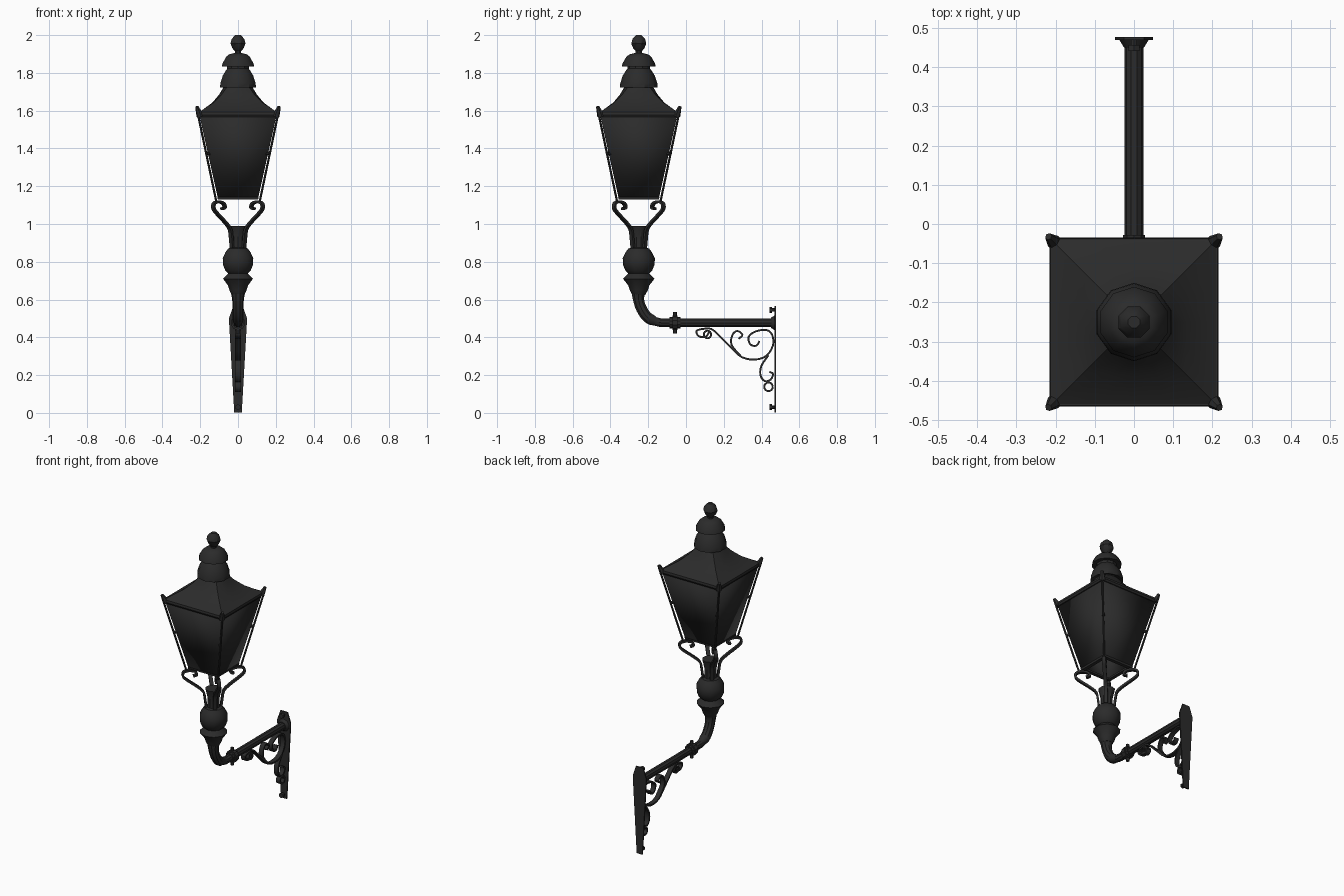
import bpy, bmesh, math
from mathutils import Vector

if "Cube" in bpy.data.objects:
    bpy.data.objects.remove(bpy.data.objects["Cube"])

CY = -0.25          # lantern axis
iron = bpy.data.materials.new("black_iron")
iron.diffuse_color = (0.024, 0.024, 0.024, 1)
iron.use_nodes = True
iron.node_tree.nodes["Principled BSDF"].inputs["Base Color"].default_value = iron.diffuse_color


def loft(name, rings, caps=True, angle=35):
    """Skin a list of equal-length closed rings of points."""
    bm = bmesh.new()
    rows = [[bm.verts.new(p) for p in r] for r in rings]
    n = len(rows[0])
    for a, b in zip(rows, rows[1:]):
        for i in range(n):
            j = (i + 1) % n
            bm.faces.new((a[i], a[j], b[j], b[i]))
    if caps:
        bm.faces.new(rows[0])
        bm.faces.new(rows[-1])
    bmesh.ops.recalc_face_normals(bm, faces=bm.faces)
    me = bpy.data.meshes.new(name)
    bm.to_mesh(me)
    bm.free()
    me.materials.append(iron)
    ob = bpy.data.objects.new(name, me)
    bpy.context.collection.objects.link(ob)
    bpy.ops.object.select_all(action='DESELECT')
    ob.select_set(True)
    bpy.context.view_layer.objects.active = ob
    bpy.ops.object.shade_smooth_by_angle(angle=math.radians(angle))
    return ob


def circle(n, r=1.0):
    return [(r * math.cos(2 * math.pi * (i + .5) / n), r * math.sin(2 * math.pi * (i + .5) / n)) for i in range(n)]


def lathe(name, profile, n=10):
    return loft(name, [[(x, CY + y, z) for x, y in circle(n, r)] for r, z in profile])


def square(h, z):
    return [(x * h, CY + y * h, z) for x, y in ((-1, -1), (1, -1), (1, 1), (-1, 1))]


def rod(name, a, b, r1, r2, n=6):
    """Straight tapered bar between two points."""
    a, b = Vector(a), Vector(b)
    q = (b - a).to_track_quat('Z', 'Y')
    return loft(name, [[p + q @ Vector((x, y, 0)) for x, y in circle(n, r)] for p, r in ((a, r1), (b, r2))])


def smooth_path(pts, steps=3):
    """Catmull-Rom subdivision of a 2D path."""
    p = [Vector(q) for q in pts]
    p = [p[0] * 2 - p[1]] + p + [p[-1] * 2 - p[-2]]
    out = []
    for i in range(1, len(p) - 2):
        a, b, c, d = p[i - 1:i + 3]
        for k in range(steps):
            t = k / steps
            out.append(.5 * (2 * b + (c - a) * t + (2 * a - 5 * b + 4 * c - d) * t * t
                             + (3 * b - a - 3 * c + d) * t ** 3))
    return out + [p[-2]]


def sweep(name, path, section, place, radii=None):
    """Sweep a section along a planar path; place(u, v, b) maps to 3D."""
    rings = []
    for i, p in enumerate(path):
        t = (path[min(i + 1, len(path) - 1)] - path[max(i - 1, 0)]).normalized()
        nrm = Vector((-t.y, t.x))
        s = radii[i] if radii else 1
        rings.append([place(p.x + nrm.x * a * s, p.y + nrm.y * a * s, b * s) for a, b in section])
    return loft(name, rings)


def flat(t, w):
    return [(-t / 2, -w / 2), (t / 2, -w / 2), (t / 2, w / 2), (-t / 2, w / 2)]


def side(u, v, b):
    return (b, u, v)


# finial and stacked vent caps
lathe("finial", [(.018, 1.885), (.018, 1.915), (.032, 1.93), (.043, 1.955), (.036, 1.98), (.016, 2.0)], 8)
lathe("upper_cap", [(.06, 1.815), (.06, 1.838), (.09, 1.834), (.086, 1.85), (.066, 1.885), (.05, 1.898), (.02, 1.905)])
lathe("lower_cap", [(.07, 1.7), (.07, 1.735), (.1, 1.723), (.098, 1.745), (.085, 1.785), (.066, 1.815), (.055, 1.828)])

# concave roof, square at the eaves and round at the top
rings = []
for h, z, k in ((.213, 1.59, 0), (.19, 1.603, 0), (.135, 1.643, .15), (.1, 1.685, .45), (.076, 1.725, .8)):
    ring = []
    for i in range(16):
        a = math.pi * i / 8
        c, s = math.cos(a), math.sin(a)
        r = h * ((1 - k) / max(abs(c), abs(s)) + k)
        ring.append((r * c, CY + r * s, z))
    rings.append(ring)
loft("roof", rings, caps=False, angle=30)
loft("eaves_rim", [square(h, z) for h, z in ((.195, 1.567), (.209, 1.567), (.215, 1.578), (.213, 1.592), (.195, 1.592), (.195, 1.567))], caps=False)

# tapered body panels and bottom frame
body = loft("lantern_panels", [square(.105, 1.13), square(.203, 1.57)], caps=False)
body.modifiers.new("thickness", 'SOLIDIFY').thickness = .005
loft("bottom_frame", [square(h, z) for h, z in ((.085, 1.13), (.107, 1.13), (.109, 1.142), (.085, 1.142), (.085, 1.13))], caps=False)

# corner bars, mid knobs, corner horns and cradle scrolls
scroll = smooth_path([(.045, .875), (.052, .93), (.062, .975), (.1, 1.012), (.15, 1.05), (.182, 1.08),
                      (.18, 1.108), (.15, 1.118), (.112, 1.11), (.1, 1.088), (.122, 1.08)])
for k in range(4):
    a = math.pi / 4 + k * math.pi / 2
    c, s = math.cos(a), math.sin(a)

    def diag(u, v, b, c=c, s=s):
        return (u * c - b * s, CY + u * s + b * c, v)

    q = math.sqrt(2)
    rod("corner_bar", diag(.114 * q, 1.115, 0), diag(.212 * q, 1.58, 0), .006, .006)
    rod("corner_knob", diag(.15 * q, 1.37, 0), diag(.169 * q, 1.376, 0), .009, .009)
    rod("corner_horn", diag(.2 * q, 1.572, 0), diag(.218 * q, 1.622, 0), .021, .009)
    sweep("cradle_scroll", scroll, flat(.013, .022), diag)

# post with baluster
lathe("post_neck", [(.038, .85), (.036, .93), (.046, .975), (.05, .99)])
lathe("baluster", [(.035, .625), (.048, .65), (.056, .675), (.083, .71), (.055, .738), (.07, .752), (.084, .785),
                   (.085, .82), (.07, .85), (.055, .87), (.04, .875)])

# bent pipe arm
pipe = smooth_path([(CY, .66), (CY - .002, .605), (-.235, .55), (-.2, .503), (-.14, .479), (-.06, .477), (.472, .477)])
radii = [max(.024, .042 - .0035 * i) for i in range(len(pipe))]
radii = [max(r, .03) if i < 11 else .024 for i, r in enumerate(radii)]
sweep("pipe_arm", pipe, circle(10), side, radii)

# pipe collar with bolts, and wall socket
rod("pipe_collar", (0, -.088, .477), (0, -.028, .477), .03, .03, 10)
rod("collar_ring", (0, -.072, .477), (0, -.044, .477), .039, .039, 10)
rod("collar_bolt", (0, -.058, .421), (0, -.058, .533), .011, .011)
rod("wall_socket", (0, .45, .477), (0, .474, .477), .027, .042, 10)

# tapered wall plate with bolts
outline = [(-.02, .003), (.02, .003), (.045, .44), (.048, .5), (.025, .565), (-.025, .565), (-.048, .5), (-.045, .44)]
loft("wall_plate", [[(x, y, z) for x, z in outline] for y in (.469, .477)])
for z in (.03, .545):
    rod("plate_bolt_shank", (0, .455, z), (0, .472, z), .009, .009)
    rod("plate_bolt_head", (0, .441, z), (0, .456, z), .016, .016)

# ornamental scrolls below the arm
main = [(.124, .429), (.103, .402), (.066, .407), (.056, .434), (.087, .444), (.135, .444), (.188, .397),
        (.241, .344), (.294, .296), (.362, .282), (.426, .302), (.461, .36), (.456, .413), (.426, .439),
        (.368, .431), (.331, .402), (.341, .362), (.373, .356), (.389, .381)]
inner = [(.294, .296), (.241, .36), (.246, .413), (.272, .434), (.299, .413), (.278, .392)]
lower = [(.436, .305), (.399, .249), (.394, .201), (.415, .169), (.447, .175), (.461, .206), (.442, .217)]
for name, pts in (("main_scroll", main), ("inner_scroll", inner), ("lower_scroll", lower)):
    sweep(name, smooth_path(pts), flat(.01, .03), side)
for y, z, r in ((.437, .138, .023), (.114, .415, .02)):
    loop = [(y + r * math.cos(i * math.pi / 4), z + r * math.sin(i * math.pi / 4)) for i in range(9)]
    sweep("scroll_ring", smooth_path(loop, 2), flat(.01, .03), side)
